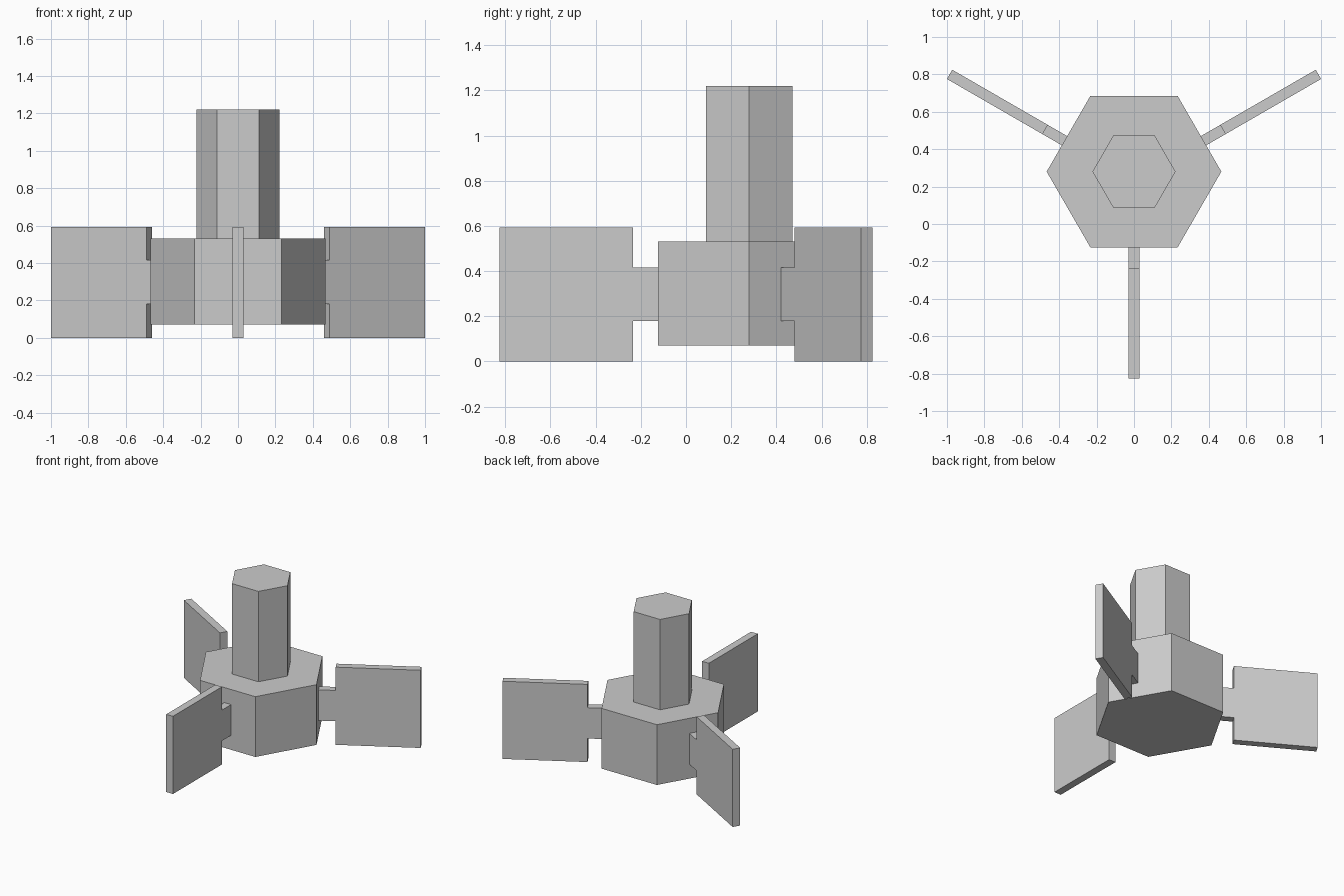
import bpy, bmesh, math
from mathutils import Matrix, Vector

cube = bpy.data.objects.get("Cube")
if cube:
    bpy.data.objects.remove(cube, do_unlink=True)

grey = bpy.data.materials.new("plain_grey")
grey.use_nodes = True
colour = (0.6, 0.6, 0.6, 1)
grey.diffuse_color = colour
grey.node_tree.nodes["Principled BSDF"].inputs["Base Color"].default_value = colour

HUB_Y = 0.28
THICK = 0.057


def prism(name, outline, depth, matrix):
    """Extrude a flat XY outline by depth along Z, then place it."""
    bm = bmesh.new()
    face = bm.faces.new([bm.verts.new((x, y, 0)) for x, y in outline])
    top = bmesh.ops.extrude_face_region(bm, geom=[face])["geom"]
    moved = [v for v in top if isinstance(v, bmesh.types.BMVert)]
    bmesh.ops.translate(bm, verts=moved, vec=(0, 0, depth))
    bmesh.ops.recalc_face_normals(bm, faces=bm.faces)
    mesh = bpy.data.meshes.new(name)
    bm.to_mesh(mesh)
    bm.free()
    mesh.materials.append(grey)
    obj = bpy.data.objects.new(name, mesh)
    obj.matrix_world = matrix
    bpy.context.collection.objects.link(obj)
    return obj


def hexagon(radius):
    return [(radius * math.cos(math.radians(a)), radius * math.sin(math.radians(a)))
            for a in range(0, 360, 60)]


# Hexagonal hub with a slimmer hexagonal shaft on top
prism("hub", hexagon(0.467), 0.46, Matrix.Translation((0, HUB_Y, 0.07)))
prism("shaft", hexagon(0.222), 0.69, Matrix.Translation((0, HUB_Y, 0.53)))

# Fin profile: x runs outward from the inner edge of the plate, y is height;
# a narrow neck reaches back into the hub
fin = [(0, 0), (0.59, 0), (0.59, 0.593), (0, 0.593),
       (0, 0.415), (-0.15, 0.415), (-0.15, 0.18), (0, 0.18)]

# Three fins, each placed by its inner edge and outward angle
for name, x, y, angle in (("front_fin", 0, -0.235, -90),
                          ("left_fin", 0.475, 0.505, 30),
                          ("right_fin", -0.475, 0.505, 150)):
    place = (Matrix.Translation(Vector((x, y, 0)))
             @ Matrix.Rotation(math.radians(angle), 4, "Z")
             @ Matrix.Rotation(math.radians(90), 4, "X")
             @ Matrix.Translation((0, 0, -THICK / 2)))
    prism(name, fin, THICK, place)
